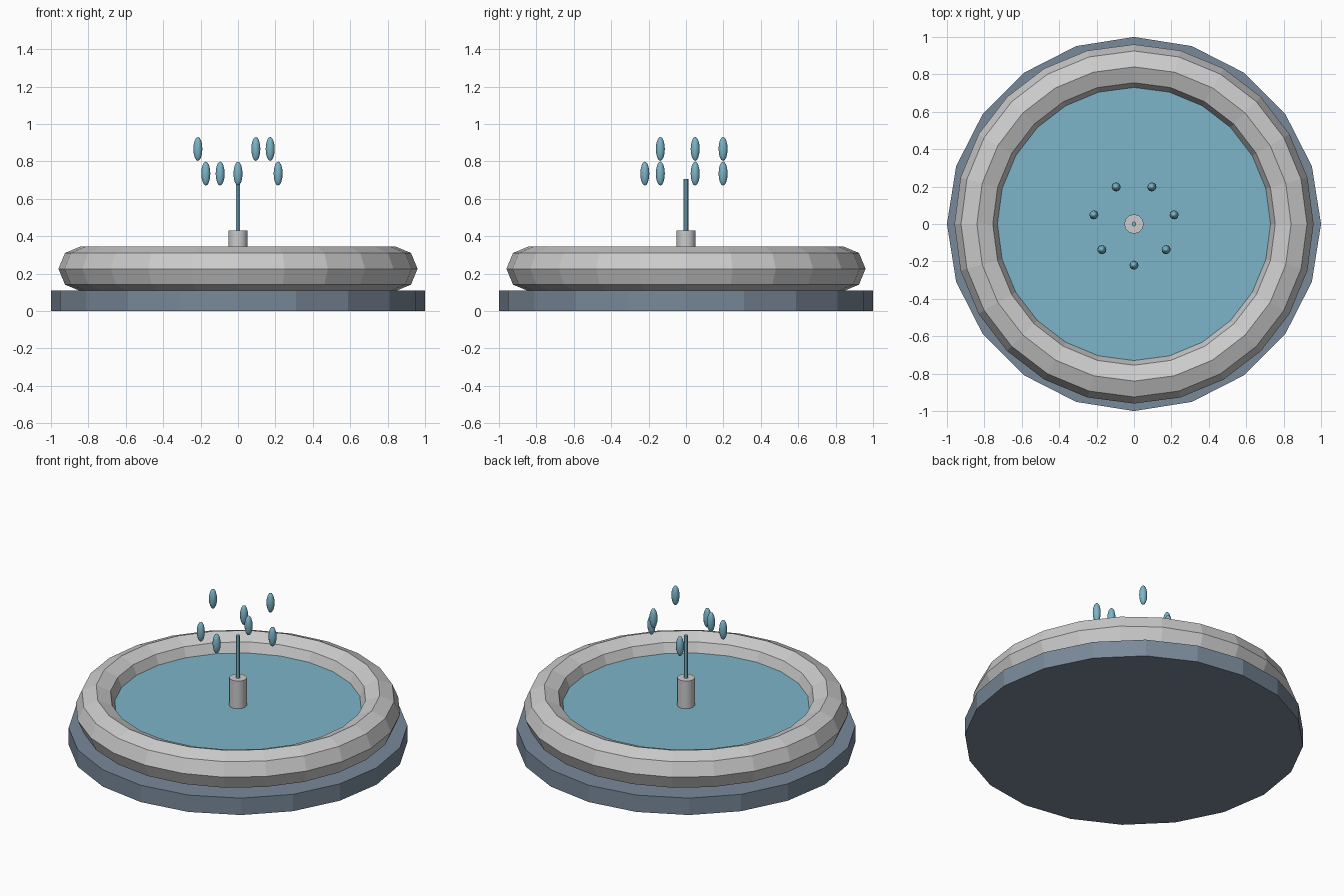
import bpy
from math import pi, sin, cos, tau

if "Cube" in bpy.data.objects:
    bpy.data.objects.remove(bpy.data.objects["Cube"])


def material(name, rgb):
    m = bpy.data.materials.new(name)
    m.diffuse_color = (*rgb, 1)
    m.use_nodes = True
    m.node_tree.nodes["Principled BSDF"].inputs["Base Color"].default_value = m.diffuse_color
    return m


def finish(name, mat=None):
    ob = bpy.context.object
    ob.name = name
    if mat:
        ob.data.materials.append(mat)
    return ob


def cylinder(name, sides, radius, z0, z1, mat=None):
    bpy.ops.mesh.primitive_cylinder_add(vertices=sides, radius=radius, depth=z1 - z0,
                                        location=(0, 0, (z0 + z1) / 2))
    return finish(name, mat)


slate = material("slate", (0.19, 0.25, 0.32))
water = material("water", (0.20, 0.46, 0.58))

# plinth
cylinder("base", 20, 1.0, 0, 0.11, slate)

# faceted stone rim
bpy.ops.mesh.primitive_torus_add(major_segments=24, minor_segments=8, major_radius=0.84,
                                 minor_radius=0.12, location=(0, 0, 0.226))
finish("basin_rim")
bpy.ops.object.shade_flat()

# pool surface, spout and water jet
cylinder("pool_water", 24, 0.76, 0.2, 0.25, water)
cylinder("spout", 12, 0.052, 0.2, 0.43)
bpy.ops.object.shade_smooth_by_angle(angle=pi / 5)
cylinder("water_jet", 6, 0.013, 0.42, 0.705, water)

# ring of droplets at alternating heights
for i in range(7):
    a = -pi / 2 + i * tau / 7
    z = 0.867 if i % 2 else 0.735
    bpy.ops.mesh.primitive_uv_sphere_add(segments=12, ring_count=8, radius=1,
                                         location=(0.22 * cos(a), 0.22 * sin(a), z))
    drop = finish(f"droplet_{i + 1}", water)
    drop.scale = (0.024, 0.024, 0.064)
    bpy.ops.object.shade_smooth()
